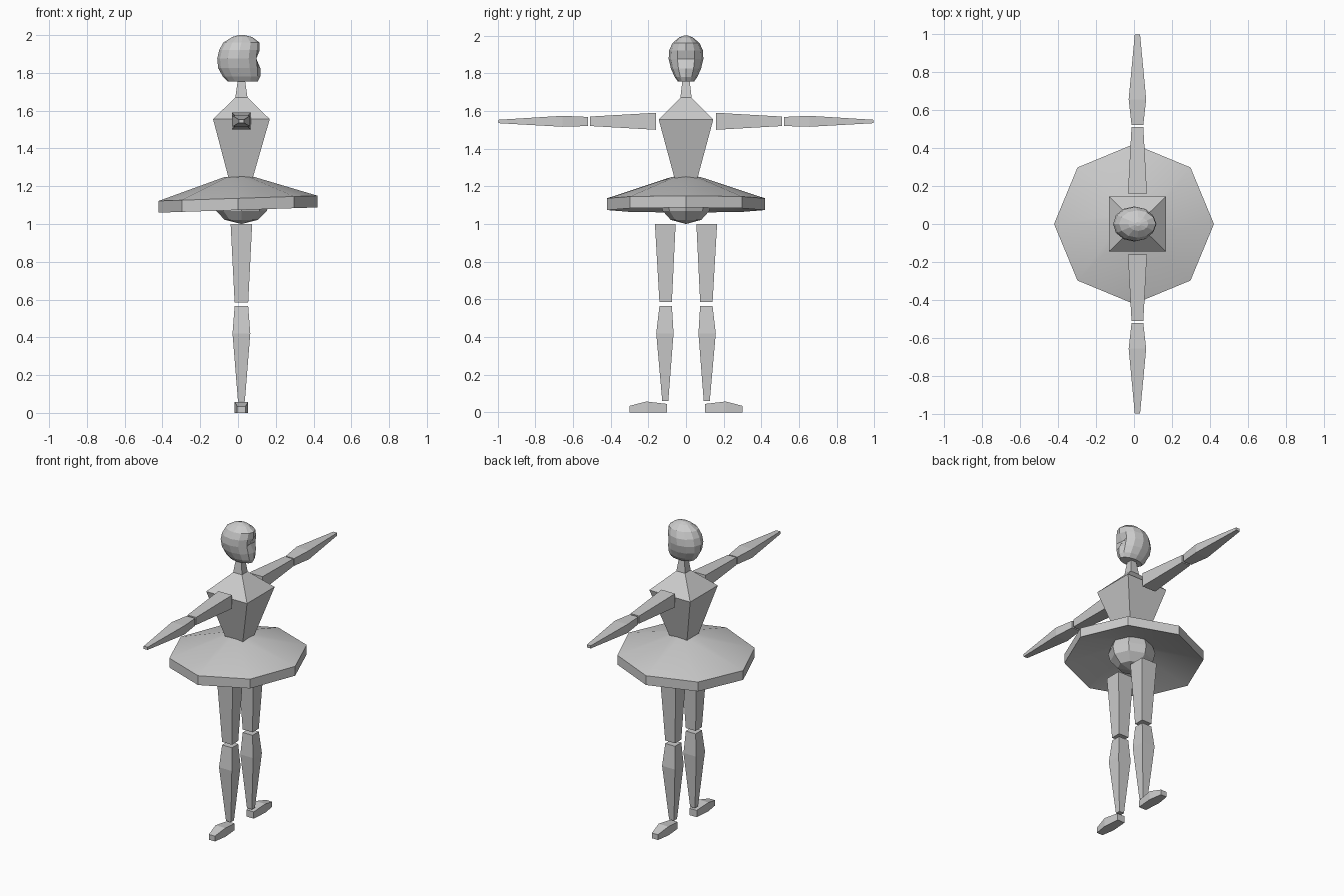
import bpy, bmesh, math
from mathutils import Vector

if "Cube" in bpy.data.objects:
    bpy.data.objects.remove(bpy.data.objects["Cube"])

CX = 0.018  # body axis in x


def loft(name, rings, mirror=False):
    """Skin a list of equal-size point rings and cap both ends."""
    bm = bmesh.new()
    loops = [[bm.verts.new(p) for p in r] for r in rings]
    n = len(loops[0])
    for a, b in zip(loops, loops[1:]):
        for i in range(n):
            j = (i + 1) % n
            bm.faces.new((a[i], a[j], b[j], b[i]))
    bm.faces.new(loops[0][::-1])
    bm.faces.new(loops[-1])
    bmesh.ops.remove_doubles(bm, verts=bm.verts, dist=0.0005)
    bmesh.ops.recalc_face_normals(bm, faces=bm.faces)
    me = bpy.data.meshes.new(name)
    bm.to_mesh(me)
    bm.free()
    ob = bpy.data.objects.new(name, me)
    bpy.context.collection.objects.link(ob)
    if mirror:
        m = ob.modifiers.new("mirror", 'MIRROR')
        m.use_axis = (False, True, False)
        m.use_mirror_merge = False
    return ob


def box_z(z, cx, cy, hx, hy):
    """Rectangle in a horizontal plane."""
    return [(cx + sx * hx, cy + sy * hy, z)
            for sx, sy in ((-1, -1), (1, -1), (1, 1), (-1, 1))]


def box_y(y, z0, z1, hx):
    """Rectangle across the y axis."""
    return [(CX + sx * hx, y, z)
            for sx, z in ((-1, z0), (1, z0), (1, z1), (-1, z1))]


def oval(z, x0, x1, hy, n, tilt=0.0):
    """Horizontal n-gon with a corner on +x."""
    c, h = (x0 + x1) / 2, (x1 - x0) / 2
    pts = []
    for i in range(n):
        a = 2 * math.pi * i / n
        x = c + h * math.cos(a)
        pts.append((x, hy * math.sin(a), z + tilt * x))
    return pts


# head, looking along +x, with a hollow at eye level
head_rows = [(1.755, -.055, .105, .042), (1.78, -.08, .118, .06),
             (1.825, -.105, .118, .08), (1.875, -.11, .112, .092),
             (1.92, -.10, .115, .09), (1.96, -.078, .115, .072),
             (1.99, -.03, .075, .036), (2.0, .005, .035, .01)]
head_rings = [oval(*r, 12) for r in head_rows]
x, y, z = head_rings[3][0]
head_rings[3][0] = (0.09, y, z)
loft("head", head_rings)

# torso, shoulders and neck
loft("torso", [box_z(1.24, CX - .004, 0, .063, .06),
               box_z(1.555, CX, 0, .15, .145),
               box_z(1.67, CX, 0, .032, .03),
               box_z(1.77, CX, 0, .018, .018)])

# skirt: tilted octagonal shell
skirt = loft("skirt", [oval(z, -r, r, r, 8, 0.033) for z, r in
                       ((1.25, .075), (1.136, .42), (1.074, .42), (1.185, .075))])
bpy.context.view_layer.objects.active = skirt
skirt.select_set(True)
bpy.ops.object.shade_smooth_by_angle(angle=math.radians(20))
skirt.select_set(False)

# hips
loft("hips", [oval(z, CX - r, CX + r, r * .92, 8) for z, r in
              ((1.17, .13), (1.12, .148), (1.07, .135), (1.022, .088), (1.0, .0001))])

# legs
loft("thigh", [box_z(1.0, CX, .11, .057, .055),
               box_z(.585, CX, .108, .036, .033)], True)
loft("calf", [box_z(.565, CX, .108, .036, .033),
              box_z(.42, CX, .112, .047, .046),
              box_z(.06, CX, .11, .018, .016)], True)
loft("foot", [box_y(.1, 0, .045, .027),
              box_y(.21, 0, .058, .036),
              box_y(.3, 0, .035, .022)], True)

# arms
loft("upper_arm", [box_y(.16, 1.5, 1.59, .05),
                   box_y(.51, 1.52, 1.57, .031)], True)
loft("forearm", [box_y(.52, 1.52, 1.568, .031),
                 box_y(.655, 1.516, 1.574, .046),
                 box_y(.995, 1.535, 1.553, .014)], True)
